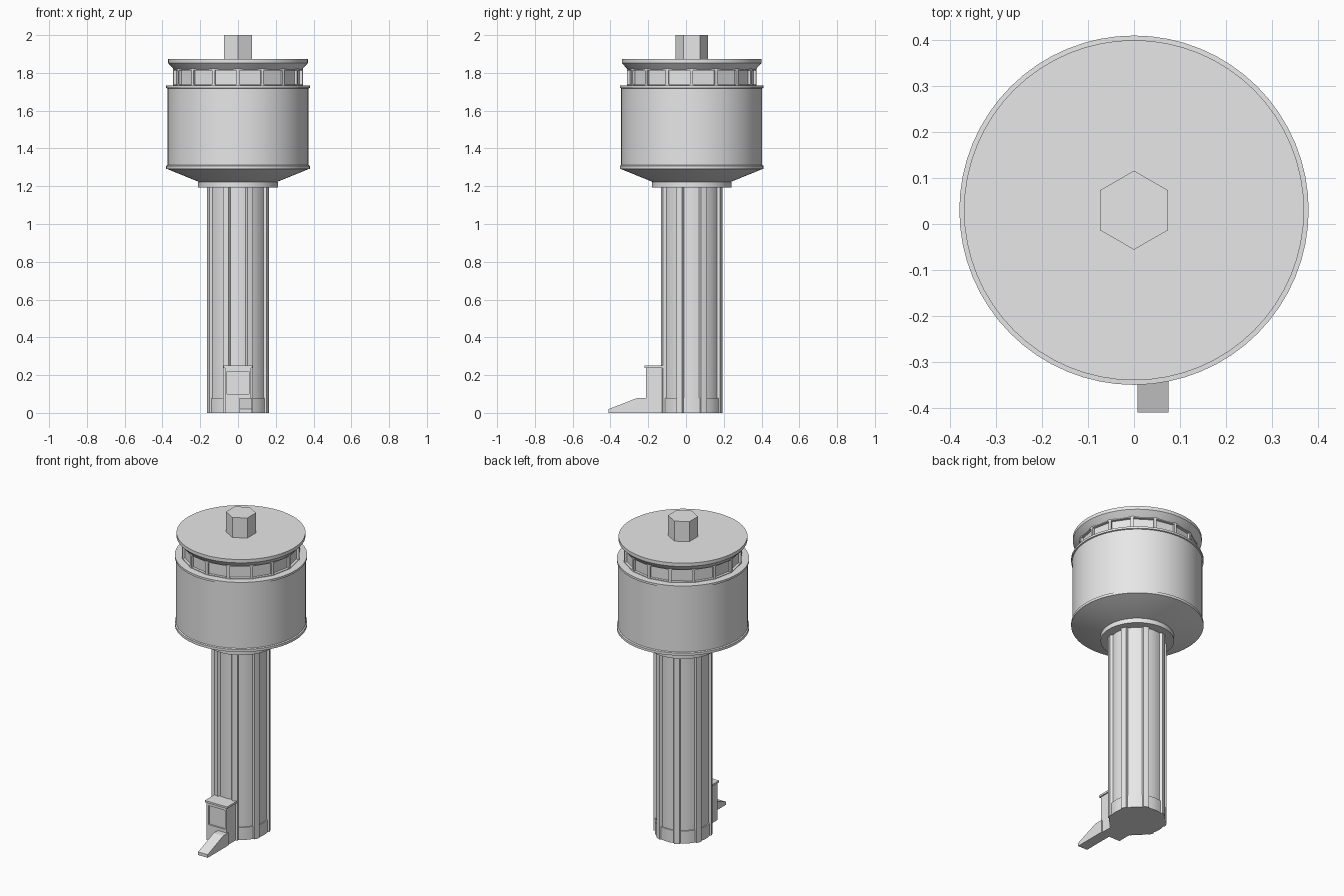
import bpy, bmesh, math
from math import sin, cos, radians
from mathutils import Vector

if "Cube" in bpy.data.objects:
    bpy.data.objects.remove(bpy.data.objects["Cube"])

CY = 0.03  # y position of the tower axis

grey = bpy.data.materials.new("light grey")
grey.diffuse_color = (0.8, 0.8, 0.8, 1)
grey.use_nodes = True
grey.node_tree.nodes["Principled BSDF"].inputs["Base Color"].default_value = grey.diffuse_color


def finish(name, bm, smooth=False):
    bmesh.ops.recalc_face_normals(bm, faces=bm.faces)
    me = bpy.data.meshes.new(name)
    bm.to_mesh(me)
    bm.free()
    me.materials.append(grey)
    ob = bpy.data.objects.new(name, me)
    bpy.context.collection.objects.link(ob)
    if smooth:
        bpy.ops.object.select_all(action='DESELECT')
        ob.select_set(True)
        bpy.context.view_layer.objects.active = ob
        bpy.ops.object.shade_smooth_by_angle(angle=radians(25))
    return ob


def polar(r, deg, z):
    # angle 0 faces the front (-y)
    a = radians(deg)
    return Vector((r * sin(a), CY - r * cos(a), z))


def extrude(bm, points, offset):
    face = bm.faces.new([bm.verts.new(p) for p in points])
    new = bmesh.ops.extrude_face_region(bm, geom=[face])["geom"]
    verts = [g for g in new if isinstance(g, bmesh.types.BMVert)]
    bmesh.ops.translate(bm, verts=verts, vec=offset)


def lathe(name, profile, n=64):
    bm = bmesh.new()
    rings = [[bm.verts.new(polar(r, 360 * i / n, z)) for i in range(n)]
             for r, z in profile]
    for a, b in zip(rings, rings[1:]):
        for i in range(n):
            j = (i + 1) % n
            bm.faces.new((a[i], a[j], b[j], b[i]))
    bm.faces.new(rings[0])
    bm.faces.new(rings[-1])
    return finish(name, bm, True)


def box(bm, x0, x1, y0, y1, z0, z1):
    extrude(bm, [(x0, y0, z0), (x1, y0, z0), (x1, y1, z0), (x0, y1, z0)],
            (0, 0, z1 - z0))


# Fluted shaft: eight raised ribs with curved recesses between them
outline = []
for k in range(8):
    c = 45 * k
    outline += [polar(0.155, c + d, 0) for d in (-14.8, -7.4, 0, 7.4, 14.8)]
    outline += [polar(0.171, c + d, 0) for d in (17, 22.5, 28)]
bm = bmesh.new()
extrude(bm, outline, (0, 0, 1.2))
finish("fluted_shaft", bm, True)

# Low plinth at the foot of each recess
bm = bmesh.new()
for k in range(8):
    arc = [polar(0.162, 45 * k + d, 0) for d in (-15.5, -7.5, 0, 7.5, 15.5)]
    inner = [polar(0.14, 45 * k + d, 0) for d in (15.5, -15.5)]
    extrude(bm, arc + inner, (0, 0, 0.08))
finish("shaft_plinths", bm, True)

# Collar, flared underside, drum and its two rims
lathe("collar", [(0.211, 1.193), (0.211, 1.222)])
lathe("drum", [(0.20, 1.22), (0.372, 1.29), (0.38, 1.292), (0.38, 1.308),
               (0.373, 1.312), (0.373, 1.718), (0.38, 1.72), (0.38, 1.733),
               (0.33, 1.735)])

# Window band: sixteen flat bays with recessed panes
N = 16
bm = bmesh.new()
lo, hi = ([bm.verts.new(polar(0.343, 360 * i / N, z)) for i in range(N)]
          for z in (1.73, 1.822))
bays = [bm.faces.new((lo[i], lo[(i + 1) % N], hi[(i + 1) % N], hi[i]))
        for i in range(N)]
bm.faces.new(lo[::-1])
bm.faces.new(hi)
bm.normal_update()
bmesh.ops.inset_individual(bm, faces=bays, thickness=0.012, depth=0)
bmesh.ops.inset_individual(bm, faces=bays, thickness=0.001, depth=-0.015)
finish("window_band", bm)

# Roof with tapered underside, and hexagonal mast
lathe("roof", [(0.335, 1.815), (0.345, 1.825), (0.37, 1.852), (0.37, 1.873)])
bm = bmesh.new()
extrude(bm, [polar(0.086, 60 * i, 1.87) for i in range(6)], (0, 0, 0.13))
finish("hexagonal_mast", bm)

# Entrance booth with a recessed front panel and a cap
bm = bmesh.new()
box(bm, -0.07, 0.07, -0.213, -0.08, 0, 0.24)
box(bm, -0.078, 0.078, -0.22, -0.08, 0.238, 0.25)
finish("entrance_booth", bm)
cut = bmesh.new()
box(cut, -0.057, 0.057, -0.25, -0.203, 0.1, 0.22)
cutter = finish("panel_cutter", cut)
cutter.hide_render = True
cutter.hide_viewport = True
mod = bpy.data.objects["entrance_booth"].modifiers.new("panel", 'BOOLEAN')
mod.operation = 'DIFFERENCE'
mod.solver = 'EXACT'
mod.use_self = True
mod.object = cutter

# Sloped entrance ramp
bm = bmesh.new()
side = [(-0.41, 0), (-0.2, 0), (-0.2, 0.08), (-0.255, 0.08), (-0.41, 0.02)]
extrude(bm, [(0.008, y, z) for y, z in side], (0.067, 0, 0))
finish("entrance_ramp", bm)
